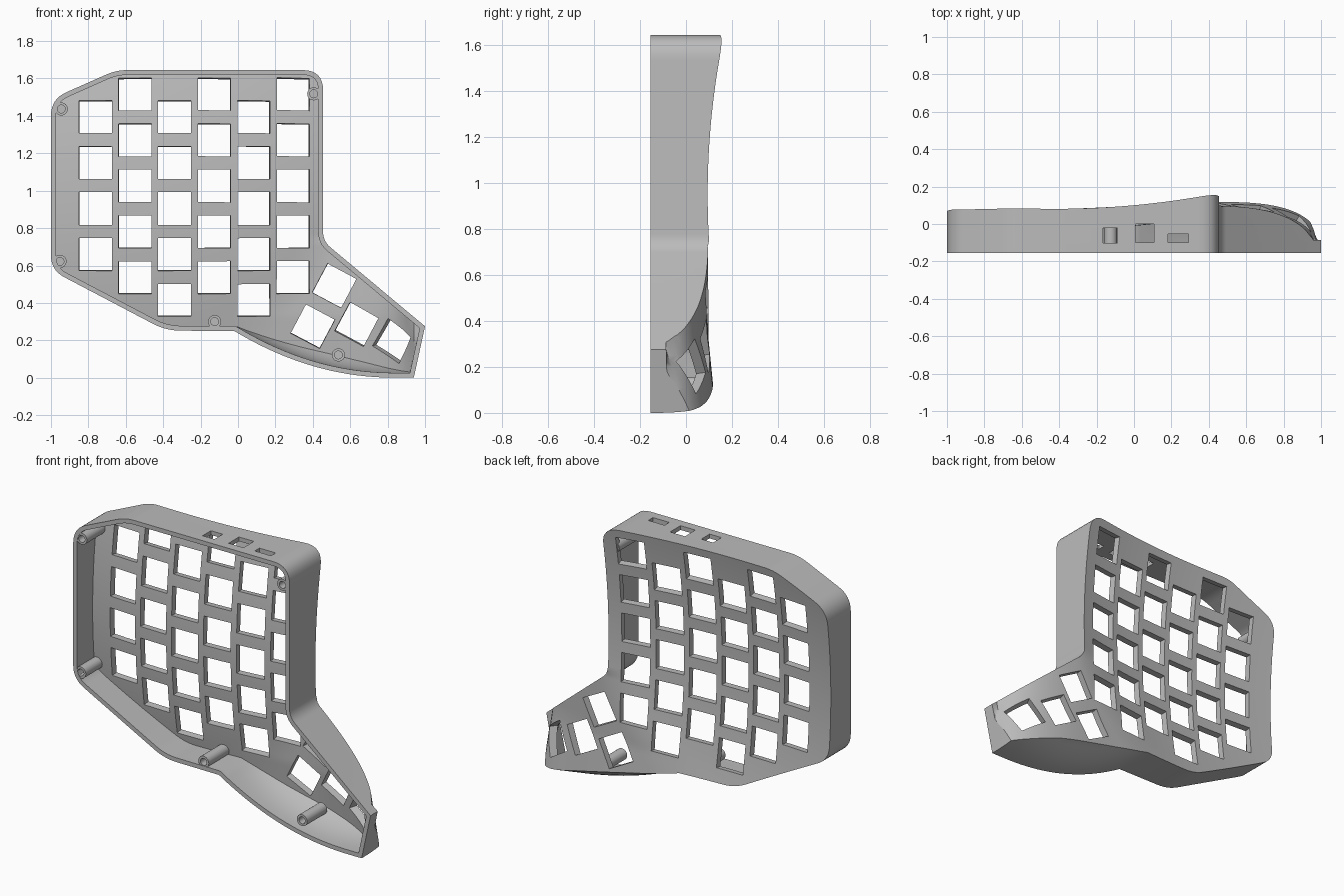
import bpy, bmesh, math
from mathutils import Vector, Matrix

if "Cube" in bpy.data.objects:
    bpy.data.objects.remove(bpy.data.objects["Cube"])

BASE, WALL, PLATE = -0.155, 0.026, 0.04

grey = bpy.data.materials.new("plain_grey")
grey.use_nodes = True
grey.diffuse_color = (0.5, 0.5, 0.5, 1)
grey.node_tree.nodes["Principled BSDF"].inputs["Base Color"].default_value = (0.5, 0.5, 0.5, 1)


def make_object(name, bm):
    bmesh.ops.recalc_face_normals(bm, faces=bm.faces)
    mesh = bpy.data.meshes.new(name)
    bm.to_mesh(mesh)
    bm.free()
    mesh.materials.append(grey)
    obj = bpy.data.objects.new(name, mesh)
    bpy.context.collection.objects.link(obj)
    return obj


def activate(obj):
    bpy.ops.object.select_all(action='DESELECT')
    obj.select_set(True)
    bpy.context.view_layer.objects.active = obj


def boolean(target, cutter, operation):
    activate(target)
    mod = target.modifiers.new("cut", 'BOOLEAN')
    mod.object, mod.operation, mod.solver = cutter, operation, 'EXACT'
    bpy.ops.object.modifier_apply(modifier=mod.name)
    bpy.data.objects.remove(cutter)


# Key plate height: a dished main field that rolls off along the thumb wing
def surface(x, z, shift=0.0):
    bowl = 0.01 + (0.11 if x > -0.42 else 0.08) * (x + 0.42) ** 2 + 0.147 * (z - 0.95) ** 2
    u = x + shift + 0.15 * (min(z, 0.4) - 0.05)
    s = min(max((u - 0.45) / 0.55, 0), 0.985)
    amp = max(0.285 - 0.1 * z, 0.252, z - 0.48)
    cap = BASE + amp * (1 - s ** 2.5) ** 0.4
    h = max(0.02 - abs(bowl - cap), 0) / 0.02
    return min(bowl, cap) - h * h * 0.005


def normal(x, z):
    e = 0.01
    return Vector((surface(x - e, z) - surface(x + e, z), 2 * e,
                   surface(x, z - e) - surface(x, z + e))).normalized()


# Outline, clockwise seen from the front: x, z, corner rounding
def outline():
    corners = [(-1, 0.575, 0.08), (-1, 1.49, 0.09), (-0.65, 1.645, 0.06),
               (0.455, 1.645, 0.11), (0.455, 0.73, 0.05), (1.0, 0.275, 0), (0.94, 0, 0)]
    for i in range(1, 22):
        x = 0.9 - 0.92 * i / 21
        corners.append((x, 0.25 * (max(0.85 - x, 0) / 0.87) ** 2.1, 0))
    corners.append((-0.385, 0.252, 0.08))
    pts = []
    for i, (x, z, r) in enumerate(corners):
        p = Vector((x, z))
        if r == 0:
            pts.append(p)
            continue
        a = p + (Vector(corners[i - 1][:2]) - p).normalized() * r
        c = p + (Vector(corners[(i + 1) % len(corners)][:2]) - p).normalized() * r
        for k in range(9):
            t = k / 8
            pts.append(a * (1 - t) ** 2 + p * 2 * t * (1 - t) + c * t * t)
    return pts


def inset(pts, d):
    out = []
    for i, p in enumerate(pts):
        e1 = (p - pts[i - 1]).normalized()
        e2 = (pts[(i + 1) % len(pts)] - p).normalized()
        n1, n2 = Vector((e1.y, -e1.x)), Vector((e2.y, -e2.x))
        m = (n1 + n2).normalized()
        out.append(p + m * d / m.dot(n1))
    return out


# Wall loft: the lower thumb wall leans in to a straight plate edge
def loft(name, pts, bottom, gap):
    bm = bmesh.new()
    rings = []
    levels = 14
    for k in range(levels + 1):
        y = bottom + (0.22 - bottom) * k / levels
        t = min(max((y - BASE) / 0.275, 0) ** 2.5, 1)
        ring = []
        for p in pts:
            line = 0.25 - 0.229 * (p.x + 0.02) + gap
            lift = max(line - p.y, 0) * t if p.x > -0.02 else 0
            ring.append(bm.verts.new((p.x, y, p.y + lift)))
        rings.append(ring)
    n = len(pts)
    for a, b in zip(rings, rings[1:]):
        for i in range(n):
            j = (i + 1) % n
            bm.faces.new((a[i], a[j], b[j], b[i]))
    bm.faces.new(rings[0])
    bm.faces.new(rings[-1])
    return make_object(name, bm)


# Solid lying under the key plate surface
def under_surface(name, shift, drop):
    bm = bmesh.new()
    bmesh.ops.create_grid(bm, x_segments=110, y_segments=80, size=1)
    for v in bm.verts:
        x, z = v.co.x * 1.1, 0.82 + v.co.y * 0.95
        v.co = (x, surface(x, z, shift) - drop, z)
    geo = bmesh.ops.extrude_face_region(bm, geom=list(bm.faces), use_keep_orig=True)["geom"]
    for v in geo:
        if isinstance(v, bmesh.types.BMVert):
            v.co.y = -0.6
    return make_object(name, bm)


shell = loft("keyboard_case", outline(), BASE, 0)
boolean(shell, under_surface("outer_cutter", 0, 0), 'INTERSECT')
cavity = loft("cavity_cutter", inset(outline(), WALL), -0.3, 0.028)
boolean(cavity, under_surface("inner_cutter", 0.028, PLATE), 'INTERSECT')
boolean(shell, cavity, 'DIFFERENCE')

# Key openings, square to the plate: x, z, turn
keys = []
for col in range(6):
    first = 1.51 if col % 2 else 1.39
    for row in range(4 if col == 0 else 5):
        keys.append((-0.76 + 0.21 * col, first - 0.2425 * row, 0))
keys += [(x, z, math.radians(-28)) for x, z in
         ((0.40, 0.278), (0.517, 0.492), (0.64, 0.29), (0.853, 0.203))]

bm = bmesh.new()
for x, z, turn in keys:
    n = normal(x, z)
    r = Vector((math.cos(turn), 0, math.sin(turn)))
    r = (r - n * r.dot(n)).normalized()
    up = r.cross(n)
    m = Matrix((r, n, up)).transposed().to_4x4()
    m.translation = (x, surface(x, z), z)
    bmesh.ops.create_cube(bm, size=1, matrix=m @ Matrix.Diagonal((0.175, 0.18, 0.175, 1)))
boolean(shell, make_object("key_cutter", bm), 'DIFFERENCE')

# Port openings through the top wall
bm = bmesh.new()
for x, y, w, h in ((-0.127, -0.062, 0.08, 0.08), (0.057, -0.05, 0.1, 0.1), (0.237, -0.077, 0.11, 0.045)):
    m = Matrix.Translation((x, y, 1.645)) @ Matrix.Diagonal((w, h, 0.1, 1))
    bmesh.ops.create_cube(bm, size=1, matrix=m)
boolean(shell, make_object("port_cutter", bm), 'DIFFERENCE')


# Screw posts: hollow tubes closed at the plate end
def screw_post(name, x, z, end):
    bm = bmesh.new()
    start, sides = BASE + 0.003, 24
    rings = []
    for radius, y in ((0, end), (0.035, end), (0.035, start), (0.021, start), (0.021, -0.03), (0, -0.03)):
        rings.append([bm.verts.new((x + radius * math.cos(i * math.tau / sides), y,
                                    z + radius * math.sin(i * math.tau / sides))) for i in range(sides)])
    for a, b in zip(rings, rings[1:]):
        for i in range(sides):
            j = (i + 1) % sides
            bm.faces.new((a[i], a[j], b[j], b[i]))
    bmesh.ops.remove_doubles(bm, verts=bm.verts, dist=0.0001)
    return make_object(name, bm)


parts = [shell]
for name, x, z in (("upper_right", -0.945, 1.437), ("lower_right", -0.952, 0.622),
                   ("lower_middle", -0.125, 0.30), ("thumb", 0.537, 0.122), ("upper_left", 0.405, 1.518)):
    end = 0.04 if name == "thumb" else surface(x, z) - 0.02
    parts.append(screw_post(name + "_screw_post", x, z, end))

for obj in parts:
    activate(obj)
    bpy.ops.object.shade_smooth_by_angle(angle=math.radians(30))
